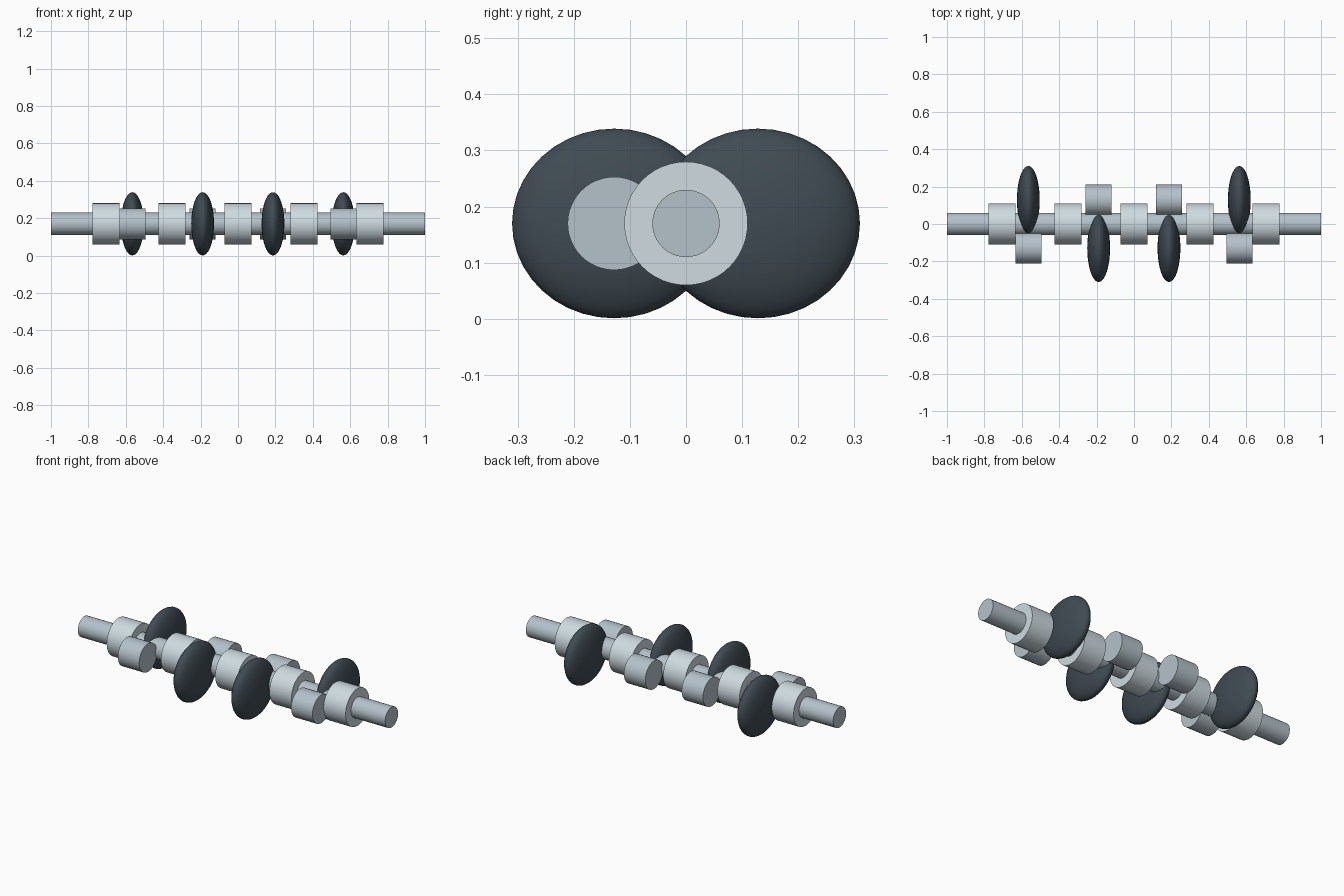
import bpy, math

if "Cube" in bpy.data.objects:
    bpy.data.objects.remove(bpy.data.objects["Cube"])

Z = 0.17        # shaft axis height
THROW = 0.128   # crank offset


def material(name, rgb):
    m = bpy.data.materials.new(name)
    m.diffuse_color = (*rgb, 1)
    m.use_nodes = True
    m.node_tree.nodes["Principled BSDF"].inputs["Base Color"].default_value = m.diffuse_color
    return m


STEEL = material("steel", (0.46, 0.54, 0.59))
POLISHED = material("polished_steel", (0.62, 0.71, 0.75))
DARK = material("dark_iron", (0.05, 0.07, 0.085))


def finish(name, mat):
    ob = bpy.context.object
    ob.name = name
    ob.data.materials.append(mat)
    bpy.ops.object.shade_smooth_by_angle(angle=math.radians(35))
    return ob


def rod(name, x, y, radius, length, mat):
    bpy.ops.mesh.primitive_cylinder_add(
        vertices=48, radius=radius, depth=length,
        location=(x, y, Z), rotation=(0, math.pi / 2, 0))
    return finish(name, mat)


# Central shaft
rod("shaft", 0, 0, 0.06, 2.0, STEEL)

# Five main bearing journals
for i in range(5):
    rod(f"main_journal_{i + 1}", (i - 2) * 0.353, 0, 0.11, 0.143, POLISHED)

# Four crank pins with a flattened counterweight opposite each
for i, (x, side) in enumerate([(-0.565, -1), (-0.189, 1), (0.187, 1), (0.563, -1)]):
    rod(f"crank_pin_{i + 1}", x, side * THROW, 0.083, 0.139, STEEL)
    bpy.ops.mesh.primitive_uv_sphere_add(
        segments=40, ring_count=20, radius=1, location=(x, -side * THROW, Z))
    bpy.context.object.scale = (0.061, 0.182, 0.169)
    bpy.ops.object.transform_apply(location=False, rotation=False, scale=True)
    finish(f"counterweight_{i + 1}", DARK)
